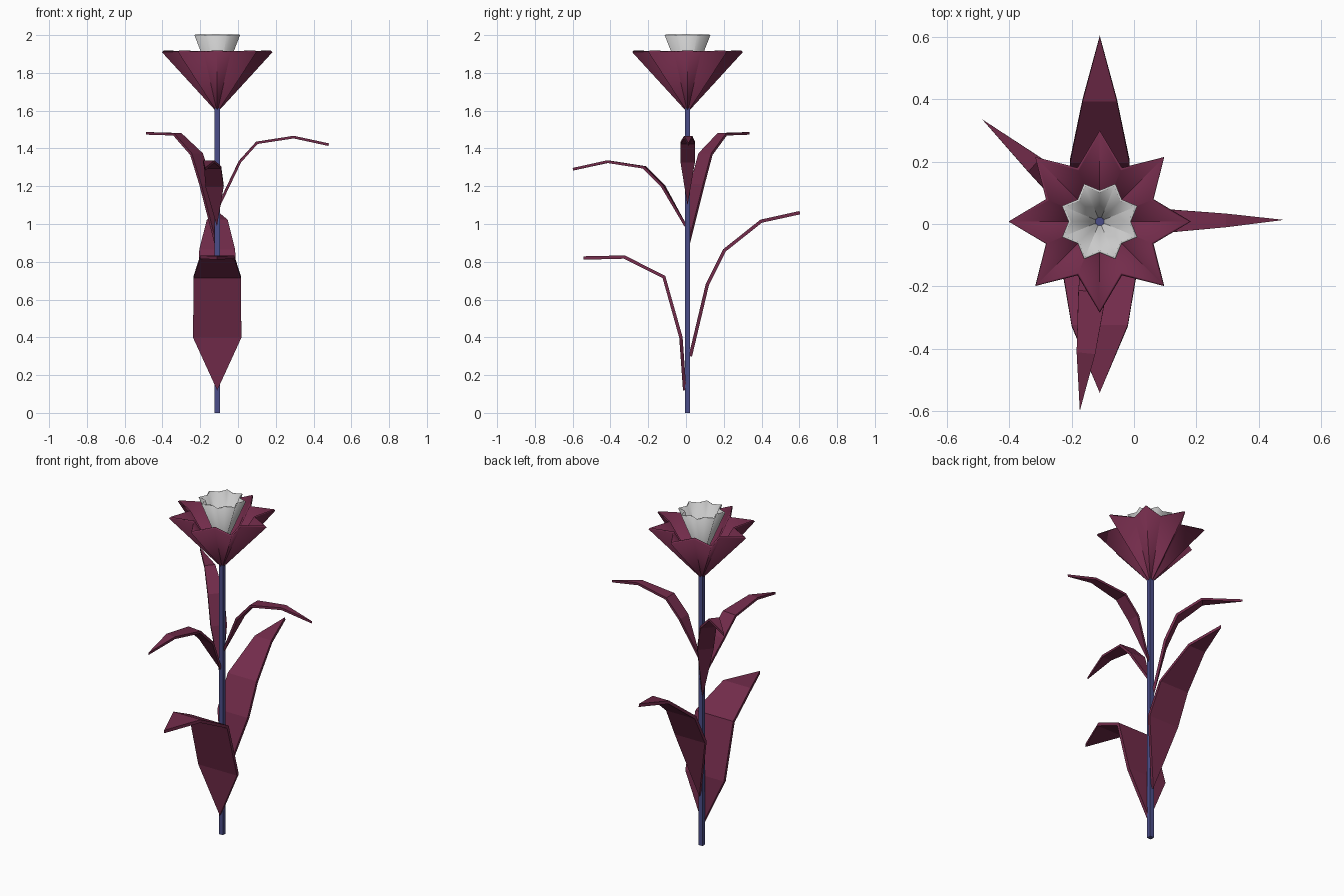
import bpy, math
from mathutils import Vector

if "Cube" in bpy.data.objects:
    bpy.data.objects.remove(bpy.data.objects["Cube"])

CX, CY = -0.11, 0.008


def material(name, color):
    m = bpy.data.materials.new(name)
    m.diffuse_color = (*color, 1)
    m.use_nodes = True
    m.node_tree.nodes["Principled BSDF"].inputs["Base Color"].default_value = m.diffuse_color
    return m


plum = material("plum", (0.17, 0.025, 0.07))
blue = material("blue", (0.07, 0.075, 0.25))


def mesh_object(name, verts, faces, mat=None, thick=0, offset=0):
    me = bpy.data.meshes.new(name)
    me.from_pydata(verts, [], faces)
    me.update()
    ob = bpy.data.objects.new(name, me)
    bpy.context.collection.objects.link(ob)
    if mat:
        me.materials.append(mat)
    if thick:
        s = ob.modifiers.new("thickness", "SOLIDIFY")
        s.thickness, s.offset = thick, offset
    return ob


# Leaf: folded strip along a (distance, height) path, pointed at both ends
def leaf(name, angle, path, halves, thick=0.018):
    a = math.radians(angle)
    out, side = Vector((math.cos(a), math.sin(a), 0)), Vector((-math.sin(a), math.cos(a), 0))
    mid = [Vector((CX, CY, z)) + out * d for d, z in path]
    verts = [mid[0]]
    for p, h in zip(mid[1:-1], halves):
        verts += [p - side * h, p + side * h]
    verts.append(mid[-1])
    n = len(halves)
    faces = [(0, 1, 2)]
    faces += [(2 * i + 1, 2 * i + 3, 2 * i + 4, 2 * i + 2) for i in range(n - 1)]
    faces.append((2 * n - 1, 2 * n + 1, 2 * n))
    mesh_object(name, verts, faces, plum, thick)


leaf("front_leaf", -90, [(0.015, 0.12), (0.035, 0.40), (0.125, 0.72), (0.335, 0.825), (0.55, 0.82)],
     (0.128, 0.125, 0.09))
leaf("back_leaf", 90, [(0.015, 0.30), (0.105, 0.68), (0.195, 0.86), (0.39, 1.015), (0.595, 1.06)],
     (0.1, 0.095, 0.055))
leaf("left_upper_leaf", 139, [(0.01, 0.89), (0.08, 1.21), (0.145, 1.37), (0.28, 1.475), (0.5, 1.48)],
     (0.045, 0.045, 0.03), 0.014)
leaf("right_upper_leaf", 0.5, [(0.01, 1.10), (0.12, 1.33), (0.21, 1.43), (0.405, 1.46), (0.59, 1.42)],
     (0.038, 0.038, 0.022), 0.014)
leaf("front_upper_leaf", -96, [(0.01, 0.99), (0.13, 1.20), (0.23, 1.30), (0.425, 1.33), (0.61, 1.29)],
     (0.048, 0.045, 0.03), 0.014)

# Square stem
r = 0.0135
sv = [(CX + x * r, CY + y * r, z) for z in (0, 1.74) for x, y in ((-1, -1), (1, -1), (1, 1), (-1, 1))]
sf = [(0, 3, 2, 1), (4, 5, 6, 7)] + [(i, (i + 1) % 4, (i + 1) % 4 + 4, i + 4) for i in range(4)]
mesh_object("stem", sv, sf, blue)


# Star-shaped funnel: eight points, apex below a level rim
def star_cup(name, tip, notch, turn, z0, z1, mat, thick):
    verts = [(CX, CY, z0)]
    for i in range(16):
        a = math.radians(turn + i * 22.5)
        q = notch if i % 2 else tip
        verts.append((CX + q * math.cos(a), CY + q * math.sin(a), z1))
    faces = [(0, (i + 1) % 16 + 1, i + 1) for i in range(16)]
    ob = mesh_object(name, verts, faces, mat, thick, -1)
    bpy.context.view_layer.objects.active = ob
    ob.select_set(True)
    bpy.ops.object.shade_smooth_by_angle(angle=math.radians(45))
    ob.select_set(False)


star_cup("petals", 0.293, 0.187, 0, 1.59, 1.91, plum, 0.012)
star_cup("flower_cup", 0.131, 0.1, 22.5, 1.69, 2.0, None, 0.008)
